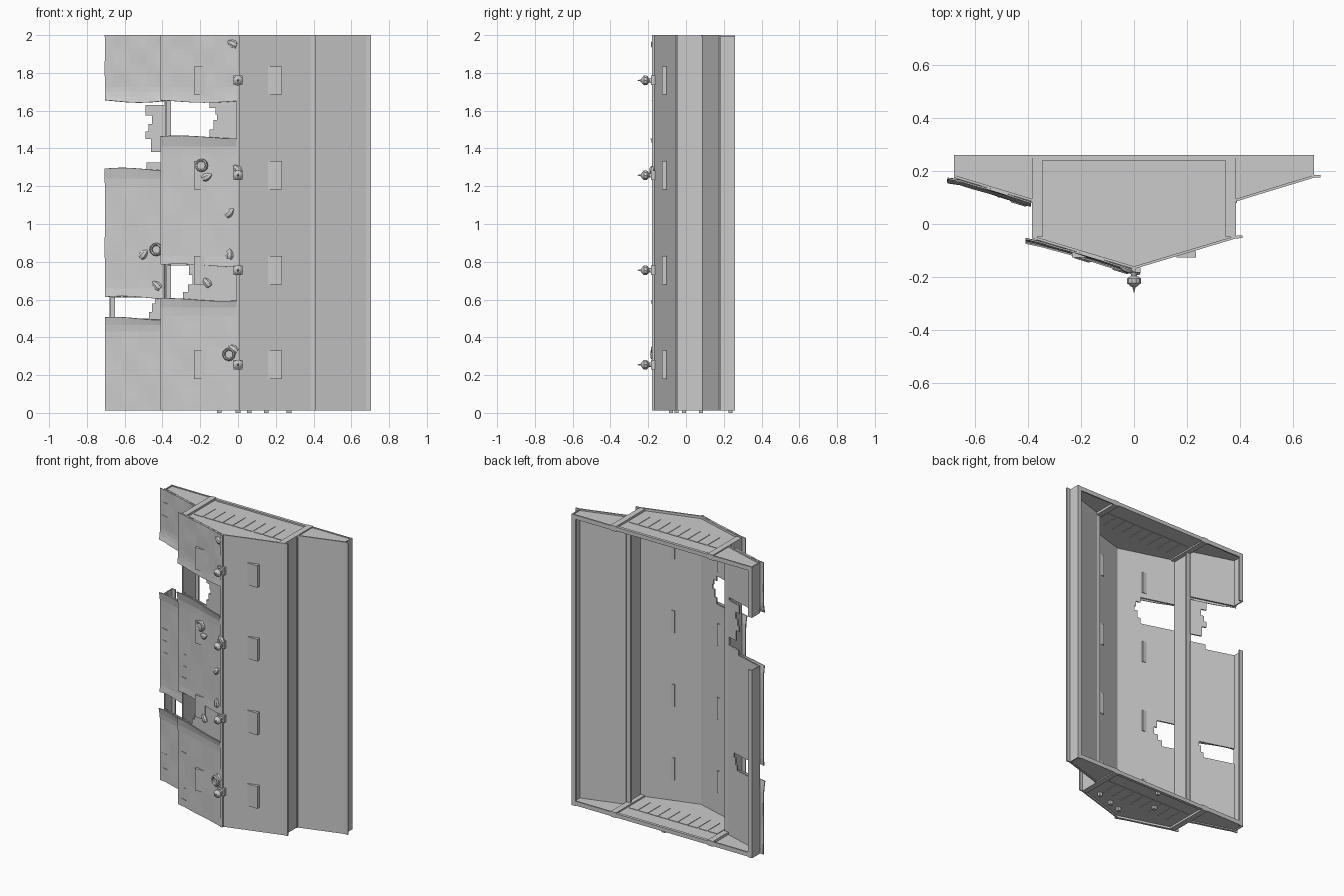
import bpy, bmesh, math, random
from mathutils import Matrix, Vector

if "Cube" in bpy.data.objects:
    bpy.data.objects.remove(bpy.data.objects["Cube"])
random.seed(4)


def finish(name, bm):
    bmesh.ops.recalc_face_normals(bm, faces=bm.faces)
    me = bpy.data.meshes.new(name)
    bm.to_mesh(me)
    bm.free()
    ob = bpy.data.objects.new(name, me)
    bpy.context.collection.objects.link(ob)
    return ob


def prism(bm, pts, z0, z1):
    lo = [bm.verts.new((x, y, z0)) for x, y in pts]
    hi = [bm.verts.new((x, y, z1)) for x, y in pts]
    bm.faces.new(lo[::-1])
    bm.faces.new(hi)
    n = len(pts)
    for i in range(n):
        j = (i + 1) % n
        bm.faces.new((lo[i], lo[j], hi[j], hi[i]))


def box(bm, x0, x1, y0, y1, z0, z1):
    prism(bm, [(x0, y0), (x1, y0), (x1, y1), (x0, y1)], z0, z1)


def nose_y(x):
    return -0.17 + 0.3 * min(abs(x), 0.39)


def wing_y(x):
    return 0.085 + 0.305 * (min(max(abs(x), 0.385), 0.68) - 0.385)


def slab(bm, fy, x0, x1, z0, z1, t=0.01, off=0.0):
    prism(bm, [(x0, fy(x0) + off), (x1, fy(x1) + off),
               (x1, fy(x1) + off + t), (x0, fy(x0) + off + t)], z0, z1)


def lathe(bm, prof, n, mat):
    """Spin (radius, height) points about local z."""
    rings = [[bm.verts.new(mat @ Vector((r * math.cos(2 * math.pi * i / n),
                                         r * math.sin(2 * math.pi * i / n), h)))
              for i in range(n)] for r, h in prof]
    for a, b in zip(rings, rings[1:]):
        for i in range(n):
            j = (i + 1) % n
            bm.faces.new((a[i], a[j], b[j], b[i]))
    bm.faces.new(rings[0])
    bm.faces.new(rings[-1])


ZB, ZT = 0.012, 2.0

# intact right-hand cladding
bm = bmesh.new()
slab(bm, nose_y, 0.0, 0.385, ZB, ZT)
slab(bm, nose_y, 0.385, 0.41, ZB, ZT)
finish("right_nose_panel", bm)
bm = bmesh.new()
slab(bm, wing_y, 0.385, 0.68, ZB, ZT)
slab(bm, wing_y, 0.68, 0.705, ZB, ZT)
finish("right_wing_panel", bm)

# left inner skins, with ragged holes made from stepped strips
bm = bmesh.new()
for z0, z1 in ((ZB, 0.6), (0.78, 1.46), (1.65, ZT)):
    slab(bm, nose_y, -0.385, 0, z0, z1)
for z0, z1, xe in ((0.6, 0.64, -.29), (0.64, 0.68, -.265), (0.68, 0.73, -.24), (0.73, 0.78, -.26),
                   (1.46, 1.5, -.15), (1.5, 1.55, -.13), (1.55, 1.58, -.11),
                   (1.58, 1.615, -.12), (1.615, 1.65, -.15)):
    slab(bm, nose_y, xe, 0, z0, z1)
finish("left_nose_skin", bm)
bm = bmesh.new()
for z0, z1 in ((ZB, 0.5), (0.61, 1.29), (1.65, ZT)):
    slab(bm, wing_y, -0.68, -0.385, z0, z1)
for z0, z1, xe in ((0.5, 0.535, -.47), (0.535, 0.58, -.455), (0.58, 0.61, -.44),
                   (1.29, 1.325, -.485), (1.38, 1.45, -.46), (1.45, 1.49, -.49),
                   (1.49, 1.53, -.475), (1.53, 1.575, -.455), (1.575, 1.63, -.49)):
    slab(bm, wing_y, xe, -0.385, z0, z1)
finish("left_wing_skin", bm)


# buckled outer plates on the left, torn edges curl outwards
def plate(name, fy, x0, x1, z0, z1, curl_lo, curl_hi, nx=7, nz=14):
    bm = bmesh.new()
    ph = random.uniform(0, 6)
    g = []
    for k in range(nz + 1):
        v = k / nz
        row = []
        for i in range(nx + 1):
            u = i / nx
            x = x0 + (x1 - x0) * u
            z = z0 + (z1 - z0) * v
            c = curl_lo * max(0, 1 - (z - z0) / 0.08) ** 2 + curl_hi * max(0, 1 - (z1 - z) / 0.08) ** 2
            wob = 0.002 * math.sin(9 * u + ph) * math.sin(11 * v + ph)
            if curl_lo and k == 0 or curl_hi and k == nz:
                z += 0.008 * math.sin(4 * u + ph)
            row.append(bm.verts.new((x, fy(x) - 0.004 - c + wob, z)))
        g.append(row)
    for k in range(nz):
        for i in range(nx):
            bm.faces.new((g[k][i], g[k][i + 1], g[k + 1][i + 1], g[k + 1][i]))
    ob = finish(name, bm)
    m = ob.modifiers.new("thick", "SOLIDIFY")
    m.thickness = 0.006
    m.offset = 0
    return ob


plate("nose_plate_low", nose_y, -0.41, -0.008, ZB, 0.6, 0, 0.012)
plate("nose_plate_mid", nose_y, -0.41, -0.008, 0.78, 1.46, 0.003, 0.014)
plate("nose_plate_high", nose_y, -0.41, -0.008, 1.65, ZT, 0.006, 0)
plate("wing_plate_low", wing_y, -0.705, -0.39, ZB, 0.5, 0, 0.014)
plate("wing_plate_mid", wing_y, -0.705, -0.39, 0.61, 1.29, 0.006, 0.01)
plate("wing_plate_high", wing_y, -0.705, -0.39, 1.65, ZT, 0.014, 0)

# short raised cracks along the plate edges
bm = bmesh.new()
for fy, xs, zs in ((wing_y, -0.69, (0.1, 0.2, 0.89, 0.97, 1.05, 1.82, 1.91)),
                   (nose_y, -0.39, (0.06, 0.14, 0.38, 0.89, 0.97, 1.05))):
    for z in zs:
        slab(bm, fy, xs, xs + 0.05, z, z + 0.004, 0.004, -0.01)
        slab(bm, fy, xs, xs + 0.004, z - 0.025, z, 0.004, -0.01)
finish("plate_cracks", bm)

# ridge seam, side walls, wall flanges, outer edge plates
bm = bmesh.new()
box(bm, -0.008, 0.008, -0.18, -0.16, ZB, ZT)
finish("ridge_seam", bm)
for s, side in ((-1, "left"), (1, "right")):
    def sbox(bm, a, b, *r):
        box(bm, min(s * a, s * b), max(s * a, s * b), *r)
    bm = bmesh.new()
    sbox(bm, 0.375, 0.385, -0.055, 0.09, ZB, 1.99)
    sbox(bm, 0.355, 0.39, 0.08, 0.092, ZB, 1.99)
    finish(side + "_box_wall", bm)
    bm = bmesh.new()
    for z0, z1 in (((ZB, 1.29), (1.65, 1.995)) if s < 0 else ((ZB, 1.995),)):
        sbox(bm, 0.672, 0.68, 0.175, 0.26, z0, z1)
        sbox(bm, 0.65, 0.68, 0.252, 0.26, z0, z1)
    finish(side + "_edge_plate", bm)

# end caps with cross bars, tiled ribs and back lip, top and bottom
for name, flip in (("top", False), ("bottom", True)):
    def zz(a, b):
        return (2.01 - b, 2.01 - a) if flip else (a, b)
    bm = bmesh.new()
    prism(bm, [(-.38, -.05), (0, -.165), (.38, -.05), (.38, .26), (-.38, .26)], *zz(1.972, 1.984))
    for s in (-1, 1):
        prism(bm, [(s * .385, .09), (s * .68, .178), (s * .68, .26), (s * .385, .26)], *zz(1.978, 1.99))
    finish(name + "_cap", bm)
    bm = bmesh.new()
    for s in (-1, 1):
        box(bm, s * .365 - .02, s * .365 + .02, -.05, .26, *zz(1.962, 1.998))
    box(bm, -.345, .345, .24, .26, *zz(1.968, 1.994))
    for s in (-1, 1):
        box(bm, s * .53 - .145, s * .53 + .145, .25, .26, *zz(1.965, 1.994))
    finish(name + "_cap_bars", bm)
    bm = bmesh.new()
    for i in range(9):
        x = -0.3 + i * 0.075
        box(bm, x - .033, x + .033, .0, .14, *zz(1.969, 1.987))
    finish(name + "_cap_tiles", bm)
bm = bmesh.new()
for x, y in ((.06, -.08), (.15, -.05), (-.1, .08), (.27, -.01), (0, .235)):
    box(bm, x - .012, x + .012, y - .01, y + .01, 0, 0.03)
finish("foot_tabs", bm)

# mounting pads and ridge knobs at four levels
pads, knobs = bmesh.new(), bmesh.new()
for z in (0.255, 0.755, 1.258, 1.76):
    for s in (-1, 1):
        box(pads, s * .197 - .037, s * .197 + .037, -.127, -.103, z - .075, z + .075)
    box(knobs, -.025, .025, -.184, -.165, z - .025, z + .025)
    lathe(knobs, [(.022, 0), (.012, .022), (.012, .028), (.026, .038), (.027, .055),
                  (.012, .068), (.006, .07), (.001, .09)], 10,
          Matrix.Translation((0, -.168, z)) @ Matrix.Rotation(math.pi / 2, 4, 'X'))
finish("pads", pads)
finish("ridge_knobs", knobs)

# cup-shaped and pointed growths stuck on the damaged side
bm = bmesh.new()
for x, z in ((-.19, 1.31), (-.43, .865), (-.045, .31)):
    fy = wing_y if x < -.4 else nose_y
    m = Matrix.Translation((x, fy(x), z)) @ Matrix.Rotation(-.29, 4, 'Z') @ Matrix.Rotation(math.pi / 2, 4, 'X')
    lathe(bm, [(.036, 0), (.034, .02), (.028, .026), (.022, .022), (.02, .012)], 12, m)
finish("cup_growths", bm)
bm = bmesh.new()
for x, z in ((-.165, 1.25), (-.045, 1.06), (-.5, .84), (-.43, .675), (-.045, .84),
             (-.165, .69), (-.025, .34), (-.03, 1.955), (-.003, 1.29)):
    fy = wing_y if x < -.4 else nose_y
    m = (Matrix.Translation((x, fy(x) - .008, z)) @ Matrix.Rotation(-.29, 4, 'Z')
         @ Matrix.Rotation(random.uniform(-1.4, 1.4), 4, 'Y') @ Matrix.Diagonal((1, .7, 1, 1)))
    lathe(bm, [(.016, -.026), (.022, -.008), (.018, .01), (.003, .03)], 7, m)
finish("pointed_growths", bm)
